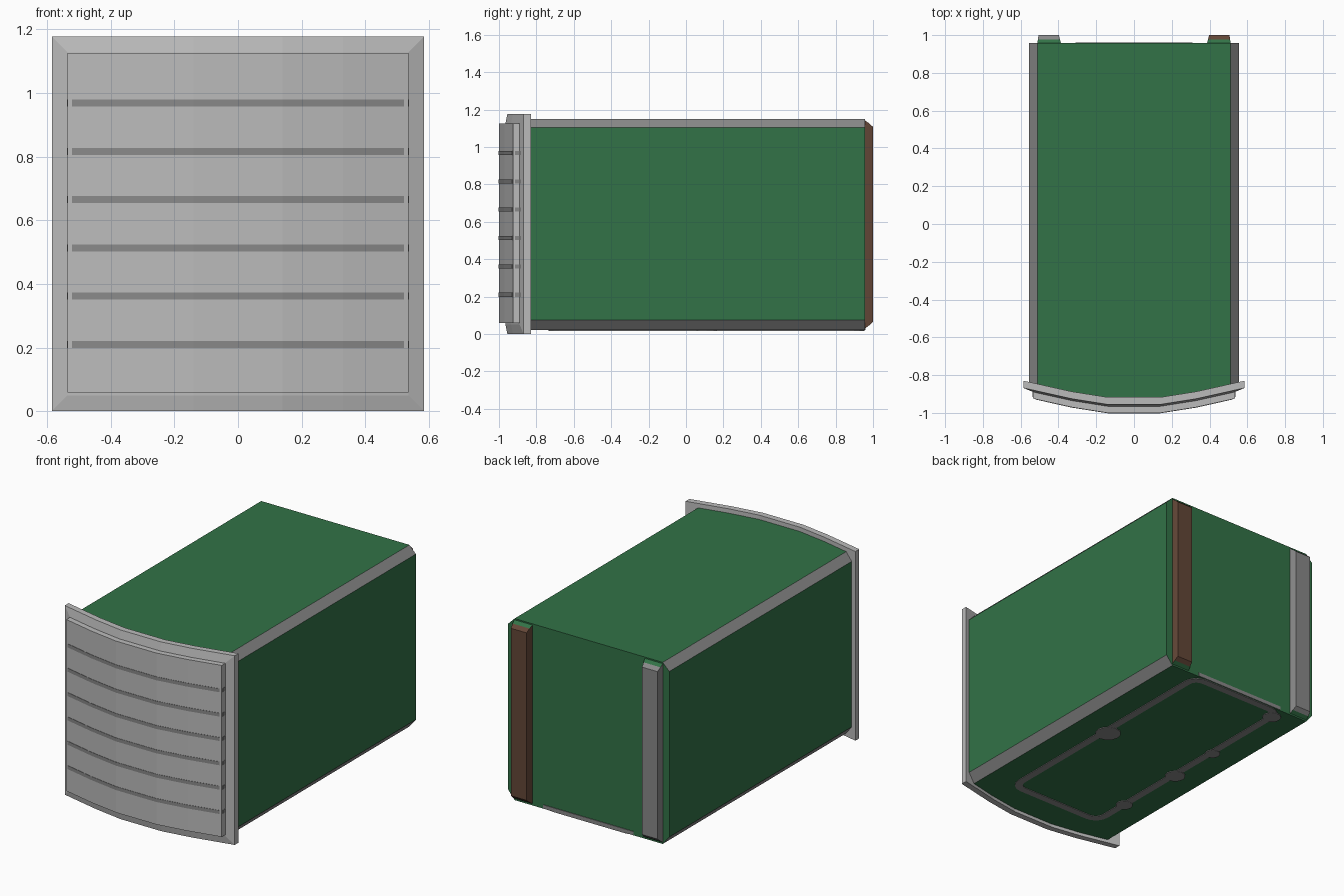
import bpy, bmesh, math

if "Cube" in bpy.data.objects:
    bpy.data.objects.remove(bpy.data.objects["Cube"])


def material(name, rgb):
    m = bpy.data.materials.new(name)
    m.diffuse_color = (*rgb, 1)
    m.use_nodes = True
    m.node_tree.nodes["Principled BSDF"].inputs["Base Color"].default_value = m.diffuse_color
    return m


GREEN = material("green", (0.032, 0.17, 0.063))
LIGHT = material("light_grey", (0.50, 0.50, 0.50))
GREY = material("mid_grey", (0.25, 0.25, 0.25))
BROWN = material("brown", (0.125, 0.062, 0.038))


def finish(name, bm, mats):
    bmesh.ops.recalc_face_normals(bm, faces=bm.faces)
    me = bpy.data.meshes.new(name)
    bm.to_mesh(me)
    bm.free()
    for m in mats:
        me.materials.append(m)
    ob = bpy.data.objects.new(name, me)
    bpy.context.collection.objects.link(ob)
    return ob


def loft(bm, loops):
    """Skin a list of equal-length closed loops and cap both ends."""
    rings = [[bm.verts.new(p) for p in lp] for lp in loops]
    n = len(rings[0])
    for a, b in zip(rings, rings[1:]):
        for i in range(n):
            j = (i + 1) % n
            bm.faces.new((a[i], a[j], b[j], b[i]))
    bm.faces.new(rings[0])
    bm.faces.new(rings[-1])


def bow(x):
    """Faceted curve of the front, as setback from its centre line."""
    x = abs(x)
    if x <= 0.14:
        return 0
    if x <= 0.33:
        return (x - 0.14) / 0.19 * 0.03
    return 0.03 + (x - 0.33) / 0.255 * 0.057


def slab(name, half, z0, z1, back, front, mat, bevel=0, inset=0):
    """Bowed plate with an optional sloping border."""
    def grid(y, h, a, b):
        xs = [-h, -0.33, -0.14, 0.14, 0.33, h]
        return [[(x, y + bow(x), z) for x in xs] for z in (a, b)]

    layers = [grid(back, half, z0, z1), grid(front, half, z0, z1)]
    if inset:
        layers.append(grid(front - bevel, half - inset, z0 + inset, z1 - inset))
    bm = bmesh.new()
    vs = [[[bm.verts.new(p) for p in row] for row in g] for g in layers]
    for g in (vs[0], vs[-1]):
        for i in range(5):
            bm.faces.new((g[0][i], g[0][i + 1], g[1][i + 1], g[1][i]))
    for a, b in zip(vs, vs[1:]):
        la, lb = a[0] + a[1][::-1], b[0] + b[1][::-1]
        for i in range(12):
            j = (i + 1) % 12
            bm.faces.new((la[i], la[j], lb[j], lb[i]))
    return finish(name, bm, [mat])


def box(name, x0, x1, y0, y1, z0, z1, mat):
    bm = bmesh.new()
    loft(bm, [[(x0, y, z0), (x1, y, z0), (x1, y, z1), (x0, y, z1)] for y in (y0, y1)])
    return finish(name, bm, [mat])


# Body with chamfered long edges, its front end following the bow
half = [(0.14, 0.02), (0.33, 0.02), (0.51, 0.02), (0.555, 0.075),
        (0.555, 1.105), (0.51, 1.15), (0.33, 1.15), (0.14, 1.15)]
outline = half + [(-x, z) for x, z in reversed(half)]
bm = bmesh.new()
loft(bm, [[(x, -0.925 + bow(x), z) for x, z in outline],
          [(x, 0.957, z) for x, z in outline]])
body = finish("container_body", bm, [GREEN, GREY])
for p in body.data.polygons:
    if abs(p.normal.x) > 0.3 and abs(p.normal.z) > 0.3:
        p.material_index = 1

# Bowed front frame and raised door
slab("front_frame", 0.585, 0.0, 1.177, -0.917, -0.955, LIGHT, 0.01, 0.05)
slab("front_door", 0.535, 0.058, 1.125, -0.95, -1.0, LIGHT)

# Painted grooves on the door, continuing over its ends
for i in range(6):
    z = 0.21 + i * 0.1515
    slab("door_groove", 0.522, z - 0.011, z + 0.011, -0.99, -1.002, GREY)
    for s in (-1, 1):
        box("door_groove_end", s * 0.53, s * 0.537, -0.915, -0.885,
            z - 0.011, z + 0.011, GREY)

# Rear corner posts with tapered ends, green at the foot of each slope
for side, mat in ((1, BROWN), (-1, GREY)):
    loops = []
    for y, a, b, z0, z1 in ((0.95, 0.385, 0.512, 0.025, 1.147),
                            (0.978, 0.392, 0.509, 0.045, 1.127),
                            (1.0, 0.398, 0.505, 0.065, 1.107)):
        loops.append([(side * a, y, z0), (side * b, y, z0),
                      (side * b, y, z1), (side * a, y, z1)])
    bm = bmesh.new()
    loft(bm, loops)
    post = finish("rear_post", bm, [mat, GREEN])
    for p in post.data.polygons:
        if abs(p.normal.z) > 0.5 and p.center.y < 0.978:
            p.material_index = 1


# Painted rounded ring under the base
def rounded(hx, y0, y1, r):
    pts = []
    for k, (cx, cy) in enumerate(((hx - r, y1 - r), (-hx + r, y1 - r),
                                  (-hx + r, y0 + r), (hx - r, y0 + r))):
        for i in range(5):
            a = math.pi / 2 * (k + i / 4)
            pts.append((cx + r * math.cos(a), cy + r * math.sin(a)))
    return pts


bm = bmesh.new()
outer, inner = rounded(0.34, -0.735, 0.955, 0.09), rounded(0.295, -0.69, 0.91, 0.05)
rings = [[bm.verts.new((x, y, z)) for x, y in lp]
         for lp, z in ((outer, 0.021), (outer, 0.016), (inner, 0.016), (inner, 0.021))]
for a, b in zip(rings, rings[1:] + rings[:1]):
    for i in range(len(a)):
        j = (i + 1) % len(a)
        bm.faces.new((a[i], a[j], b[j], b[i]))
finish("base_ring", bm, [GREY])

# Round spots along the ring
for x, y, r in ((0.29, 0.11, 0.075), (-0.33, -0.02, 0.06),
                (-0.33, 0.32, 0.045), (-0.32, -0.47, 0.05), (-0.32, 0.87, 0.055)):
    bm = bmesh.new()
    loft(bm, [[(x + r * math.cos(t * math.pi / 6), y + r * math.sin(t * math.pi / 6), z)
               for t in range(12)] for z in (0.015, 0.021)])
    finish("base_spot", bm, [GREY])

# Thin painted strip along the foot of the back wall
box("back_strip", -0.31, 0.31, 0.955, 0.961, 0.022, 0.045, GREY)
